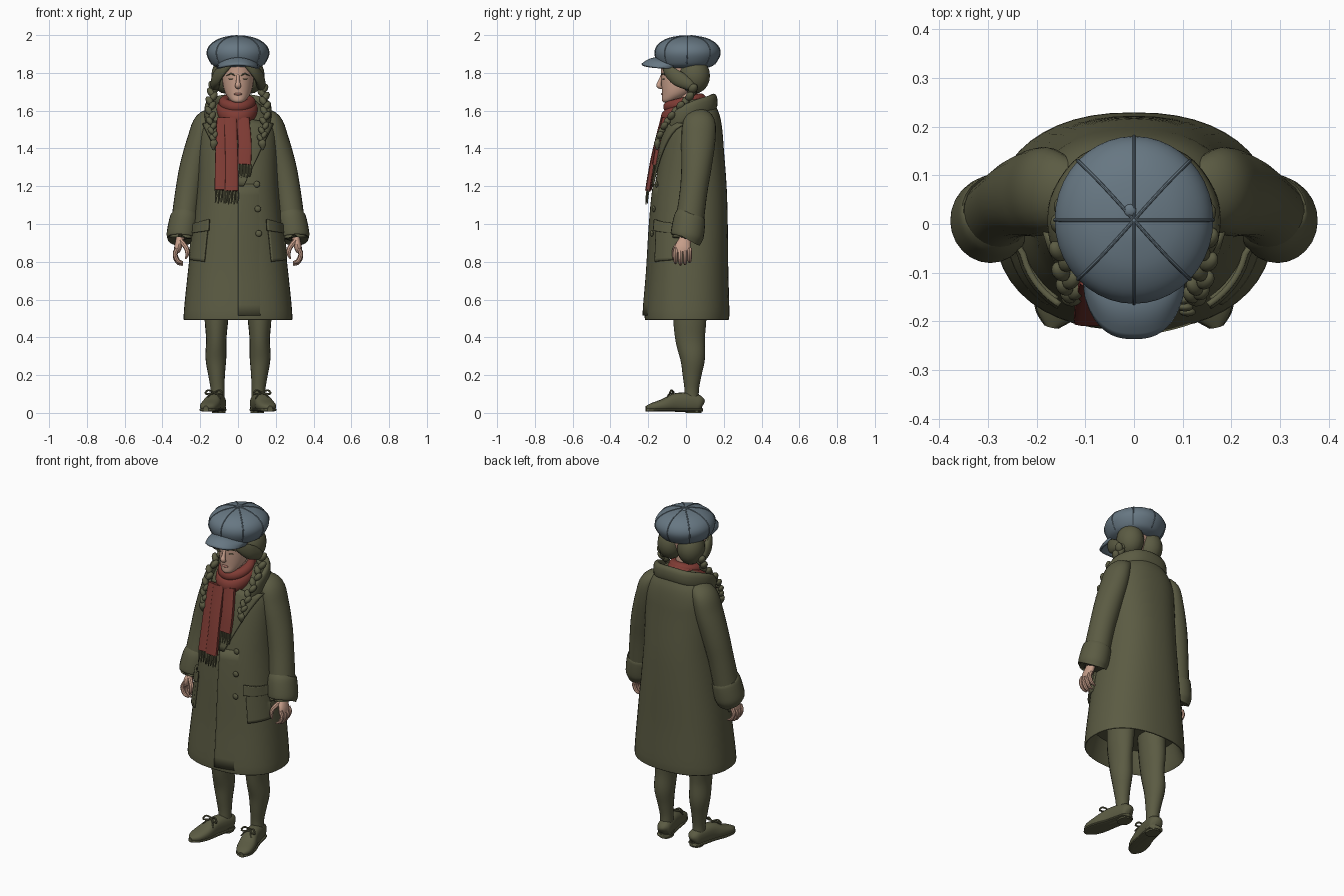
import bpy, bmesh, math
from mathutils import Vector, Matrix, Euler

if "Cube" in bpy.data.objects:
    bpy.data.objects.remove(bpy.data.objects["Cube"])


def material(name, r, g, b):
    m = bpy.data.materials.new(name)
    m.use_nodes = True
    m.diffuse_color = (r, g, b, 1)
    m.node_tree.nodes["Principled BSDF"].inputs["Base Color"].default_value = (r, g, b, 1)
    return m


OLIVE = material("olive wool", .105, .105, .056)
BLUE = material("slate blue", .135, .185, .225)
RED = material("brick red", .215, .045, .035)
SKIN = material("skin", .58, .35, .26)
LIP = material("lip rose", .4, .18, .14)


def finish(name, bm, mat, thick=0, angle=40):
    bmesh.ops.recalc_face_normals(bm, faces=bm.faces)
    me = bpy.data.meshes.new(name)
    bm.to_mesh(me)
    bm.free()
    me.shade_smooth()
    me.set_sharp_from_angle(angle=math.radians(angle))
    me.materials.append(mat)
    ob = bpy.data.objects.new(name, me)
    bpy.context.collection.objects.link(ob)
    if thick:
        mod = ob.modifiers.new("thickness", "SOLIDIFY")
        mod.thickness, mod.offset = thick, 0
    return ob


def smooth(pts, k=5, closed=False):
    """Catmull-Rom resampling of tuples."""
    n = len(pts)
    out = []
    for i in range(n if closed else n - 1):
        pick = [(i + d) % n if closed else min(max(i + d, 0), n - 1) for d in (-1, 0, 1, 2)]
        a, b, c, d = [pts[j] for j in pick]
        for s in range(k):
            t = s / k
            out.append(tuple(.5 * (2 * q + (r - p) * t + (2 * p - 5 * q + 4 * r - w) * t * t
                                   + (3 * q - p - 3 * r + w) * t ** 3)
                             for p, q, r, w in zip(a, b, c, d)))
    return out if closed else out + [tuple(pts[-1])]


def spow(v, e):
    return math.copysign(abs(v) ** e, v)


def sweep(bm, path, side=(1, 0, 0), n=16, p=2, flat=False, closed=False, k=5, s=1):
    """Skin (x, y, z, half width, half depth) stations; s mirrors in x."""
    path = smooth([(q[0] * s,) + tuple(q[1:]) for q in path], k, closed)
    m = len(path)
    rings = []
    for i, q in enumerate(path):
        lo, hi = ((i - 1) % m, (i + 1) % m) if closed else (max(i - 1, 0), min(i + 1, m - 1))
        t = Vector((0, 0, 1)) if flat else (Vector(path[hi][:3]) - Vector(path[lo][:3])).normalized()
        u = Vector(side)
        u = (u - t * u.dot(t)).normalized()
        w = t.cross(u)
        rings.append([bm.verts.new(Vector(q[:3])
                                   + u * max(q[3], .0005) * spow(math.cos(a), 2 / p)
                                   + w * max(q[4], .0005) * spow(math.sin(a), 2 / p))
                      for a in (2 * math.pi * j / n for j in range(n))])
    for i in range(m if closed else m - 1):
        r0, r1 = rings[i], rings[(i + 1) % m]
        for j in range(n):
            bm.faces.new((r0[j], r0[(j + 1) % n], r1[(j + 1) % n], r1[j]))
    if not closed:
        bm.faces.new(rings[0])
        bm.faces.new(rings[-1])


def tube(name, path, mat, **kw):
    bm = bmesh.new()
    sweep(bm, path, **kw)
    return finish(name, bm, mat)


def blob(bm, loc, size, rot=(0, 0, 0)):
    mat = Matrix.Translation(loc) @ Euler(rot).to_matrix().to_4x4() @ Matrix.Diagonal((*size, 1))
    bmesh.ops.create_uvsphere(bm, u_segments=16, v_segments=10, radius=1, matrix=mat)


def grid(name, f, mat, thick, nu=12, nv=12):
    bm = bmesh.new()
    v = [[bm.verts.new(f(i / nu, j / nv)) for j in range(nv + 1)] for i in range(nu + 1)]
    for i in range(nu):
        for j in range(nv):
            bm.faces.new((v[i][j], v[i + 1][j], v[i + 1][j + 1], v[i][j + 1]))
    return finish(name, bm, mat, thick)


# Coat body with a hollow hem
COAT = [(0, .005, .62, .24, .18), (0, .005, .52, .27, .205), (0, .005, .51, .288, .224),
        (0, .012, .75, .265, .212), (0, .018, 1.0, .235, .203), (0, .025, 1.2, .215, .19),
        (0, .035, 1.4, .208, .165), (0, .045, 1.5, .2, .147), (0, .055, 1.57, .172, .125),
        (0, .055, 1.62, .13, .105), (0, .055, 1.66, .085, .085)]
P = 2.3
tube("coat_body", COAT, OLIVE, n=48, p=P, flat=True)
DENSE = smooth(COAT)[10:]


def front_y(x, z):
    """Depth of the coat front at x, z."""
    i = next((i for i in range(1, len(DENSE)) if DENSE[i][2] >= z), len(DENSE) - 1)
    a, b = DENSE[i - 1], DENSE[i]
    t = min(max((z - a[2]) / (b[2] - a[2]), 0), 1)
    _, cy, _, rx, ry = [p + (q - p) * t for p, q in zip(a, b)]
    return cy - ry * (1 - min(abs(x) / rx, .985) ** P) ** (1 / P)


def patch(name, tl, tr, br, bl, off=.008, off2=None, s=1, mat=OLIVE, thick=.012):
    """Four-cornered cloth panel lying on the coat front."""
    off2 = off if off2 is None else off2

    def f(u, v):
        x, z = [(a + (b - a) * u) * (1 - v) + (d + (c - d) * u) * v
                for a, b, c, d in zip(tl, tr, br, bl)]
        return s * x, front_y(x, z) - (off + (off2 - off) * u), z
    return grid(name, f, mat, thick)


patch("front_overlap", (0, 1.21), (.15, 1.21), (.17, .515), (0, .515), .006, -.012)

# Collar rolled around the neck
half = [(.135, -.075, 1.52, .02, .008), (.158, -.03, 1.57, .04, .016), (.152, .05, 1.61, .045, .02),
        (.095, .125, 1.635, .045, .022)]
collar = half + [(0, .145, 1.645, .045, .022)] + [(-q[0],) + q[1:] for q in half[::-1]]
tube("collar", collar, OLIVE, side=(0, 0, 1), p=2.4)

# Buttons down the left front
bm = bmesh.new()
for x, z in ((.1, 1.21), (.105, 1.08), (.11, .95)):
    blob(bm, (x, front_y(x, z) - .008, z), (.017, .009, .017))
finish("coat_buttons", bm, OLIVE)

for s, side in ((1, "left"), (-1, "right")):
    # Lapels and pockets
    patch(side + "_lapel", (.03, 1.56), (.185, 1.53), (.03, 1.2), (0, 1.2), .012, s=s)
    patch(side + "_pocket", (.158, 1.0), (.246, .985), (.254, .81), (.178, .8), .01, s=s)
    patch(side + "_pocket_flap", (.152, 1.025), (.244, 1.0), (.25, .95), (.155, .965), .02, s=s)

    # Sleeves and turned-back cuffs
    tube(side + "_sleeve", [(.11, .07, 1.585, .05, .03), (.17, .07, 1.54, .085, .06),
                            (.2, .065, 1.44, .09, .07), (.236, .055, 1.3, .08, .073),
                            (.262, .04, 1.17, .073, .07), (.283, .02, 1.02, .075, .07)],
         OLIVE, side=(0, 1, 0), n=24, s=s)
    tube(side + "_cuff", [(.28, .025, 1.05, .066, .062), (.282, .02, 1.035, .083, .077),
                          (.296, .007, .945, .088, .082), (.298, .003, .925, .077, .072),
                          (.296, .007, .955, .058, .054)],
         OLIVE, side=(0, 1, 0), n=24, s=s)

    # Hand with curled fingers
    bm = bmesh.new()
    sweep(bm, [(.3, .005, .97, .03, .024), (.307, -.005, .92, .032, .022), (.318, -.017, .875, .043, .02),
               (.325, -.018, .85, .04, .014)], side=(0, 1, 0), s=s)
    for y, drop in ((-.055, .008), (-.03, 0), (-.005, .003), (.019, .014)):
        sweep(bm, [(.322, y, .87, .013, .012), (.333, y, .83 + drop, .012, .012),
                   (.318, y, .795 + drop, .011, .01), (.292, y, .783 + drop, .005, .005)],
              side=(0, 1, 0), n=8, s=s)
    sweep(bm, [(.302, -.03, .91, .014, .014), (.275, -.055, .875, .013, .013),
               (.268, -.064, .845, .011, .011), (.277, -.066, .815, .004, .004)], side=(0, 1, 0), n=8, s=s)
    finish(side + "_hand", bm, SKIN)

    # Stockinged leg
    tube(side + "_leg", [(.108, .02, .64, .07, .09), (.114, .02, .5, .063, .088), (.115, .022, .39, .054, .078),
                         (.117, .035, .29, .055, .066), (.113, .032, .2, .044, .05),
                         (.108, .03, .12, .036, .038), (.108, .03, .05, .036, .04)], OLIVE, n=20, s=s)

    # Shoe with sole, heel and bow
    shoe = [(.096, .086, .04, .012, .02), (.1, .072, .047, .036, .042), (.108, .03, .054, .041, .05),
            (.126, -.05, .055, .043, .05), (.145, -.12, .04, .05, .034),
            (.162, -.18, .03, .041, .022), (.17, -.212, .026, .012, .01)]
    tube(side + "_shoe", shoe, OLIVE, p=2.5, n=20, s=s)
    tube(side + "_sole", [(x, y, .016, a + .003, .009) for x, y, z, a, b in shoe], OLIVE, p=3, s=s)
    tube(side + "_heel", [(.102, .04, 0, .036, .042), (.102, .04, .03, .038, .044)], OLIVE, p=2.5, s=s)
    bm = bmesh.new()
    for d in (-1, 1):
        sweep(bm, [(.128 + d * x, -.065 - y, .106 + z, .005, .005) for x, y, z in
                   ((0, 0, 0), (.03, .012, .014), (.045, .022, -.004), (.02, .02, -.004))],
              n=8, closed=True, side=(0, .3, 1), s=s)
        sweep(bm, [(.128, -.065, .108, .004, .004), (.128 + d * .02, -.09, .098, .004, .004),
                   (.128 + d * .035, -.105, .075, .003, .003)], n=8, side=(0, 1, .2), s=s)
    finish(side + "_bow", bm, OLIVE)

    # Hair lobe and the lock sweeping back from the face
    bm = bmesh.new()
    blob(bm, (s * .066, .045, 1.785), (.075, .082, .095))
    sweep(bm, [(.045, -.118, 1.85, .02, .012), (.085, -.098, 1.815, .03, .016), (.112, -.05, 1.775, .04, .022),
               (.12, .005, 1.745, .035, .026), (.122, .04, 1.72, .02, .02)], side=(0, 0, 1), s=s)
    finish(side + "_hair", bm, OLIVE)

    # Braid of crossing strands with a loose end
    bm = bmesh.new()
    way = smooth([(.125, .04, 1.73), (.138, .02, 1.675), (.146, -.055, 1.6), (.138, -.115, 1.52),
                  (.126, -.145, 1.455)], 3)
    for i, (x, y, z) in enumerate(way):
        d = 1 if i % 2 else -1
        r = 1.05 - .025 * i
        blob(bm, (s * x + d * .009, y, z), (.019 * r, .022 * r, .03 * r), (-.5, d * .6, 0))
    sweep(bm, [(.126, -.147, 1.45, .008, .008), (.128, -.152, 1.43, .021, .017),
               (.13, -.153, 1.412, .016, .013), (.131, -.152, 1.39, .002, .002)], s=s)
    finish(side + "_braid", bm, OLIVE)

    # Brow and lashes
    tube(side + "_brow", [(.014, -.128, 1.786, .003, .003), (.038, -.123, 1.795, .004, .004),
                          (.062, -.102, 1.785, .002, .002)], OLIVE, side=(0, 0, 1), n=8, s=s)
    bm = bmesh.new()
    blob(bm, (s * .036, -.119, 1.768), (.015, .005, .0035), (0, 0, s * .3))
    finish(side + "_lashes", bm, OLIVE)

# Head, neck and nose
tube("head", [(0, -.1, 1.643, .018, .018), (0, -.085, 1.655, .04, .042), (0, -.05, 1.69, .066, .077),
              (0, -.03, 1.74, .08, .1), (0, -.02, 1.8, .086, .112), (0, -.02, 1.86, .085, .11),
              (0, -.02, 1.9, .06, .08)], SKIN, n=32, flat=True)
tube("neck", [(0, .02, 1.56, .055, .055), (0, .0, 1.74, .05, .055)], SKIN, n=20)
tube("nose", [(0, -.124, 1.79, .008, .008), (0, -.138, 1.755, .01, .01), (0, -.143, 1.732, .016, .014),
              (0, -.126, 1.72, .01, .006)], SKIN)
bm = bmesh.new()
blob(bm, (0, -.125, 1.688), (.021, .007, .007))
finish("lips", bm, LIP)

# Scarf wound twice around the neck
for name, rx, ry, front, back, a in (("scarf_lower_wrap", .08, .095, 1.562, 1.65, .044),
                                     ("scarf_upper_wrap", .068, .082, 1.62, 1.668, .032)):
    ring = []
    for i in range(12):
        t = 2 * math.pi * i / 12
        mix = .5 + .5 * math.sin(t)
        ring.append((rx * math.cos(t) - .004, ry * math.sin(t) - .008, front + (back - front) * mix,
                     a * (1 - .25 * mix), .03))
    tube(name, ring, RED, side=(0, 0, 1), closed=True, k=4)

# Scarf tails and fringes
TAILS = [("scarf_long_tail", RED, [(-.078, -.115, 1.56, .034, .014), (-.085, -.148, 1.42, .034, .014),
                                   (-.088, -.17, 1.31, .034, .014), (-.088, -.196, 1.18, .036, .014)]),
         ("scarf_long_tail_fold", RED, [(-.04, -.12, 1.56, .034, .014), (-.036, -.156, 1.42, .034, .014),
                                        (-.033, -.18, 1.31, .034, .014), (-.034, -.203, 1.175, .036, .014)]),
         ("scarf_short_tail", RED, [(.025, -.115, 1.56, .035, .014), (.036, -.148, 1.42, .036, .014),
                                    (.032, -.166, 1.315, .037, .014)])]
for name, mat, path in TAILS:
    tube(name, path, mat, p=4)
    x, y, z, w, _ = path[-1]
    bm = bmesh.new()
    for i in range(5):
        fx = x + w * (i - 2) * .42
        sweep(bm, [(fx, y, z + .01, .006, .006), (fx + .003, y - .007, z - .035, .006, .005),
                   (fx - .002, y - .008, z - .066 - .006 * (i % 2), .003, .003)], n=6, k=2)
    finish(name + "_fringe", bm, OLIVE)

# Cap crown, seams and top button
CAP = [(0, -.005, 1.825, .1, .115), (0, .003, 1.845, .138, .148), (0, .008, 1.9, .163, .172),
       (0, .008, 1.945, .148, .158), (0, .008, 1.978, .1, .11), (0, .008, 1.993, .04, .045),
       (0, .008, 1.994, .003, .003)]
tube("cap_crown", CAP, BLUE, n=40, flat=True)
bm = bmesh.new()
for i in range(8):
    t = math.pi / 2 + i * math.pi / 4
    sweep(bm, [(a * math.cos(t), y + b * math.sin(t), z, .0035, .0035) for _, y, z, a, b in CAP[1:]],
          side=(-math.sin(t), math.cos(t), 0), n=8)
finish("cap_seams", bm, BLUE)
bm = bmesh.new()
blob(bm, (-.008, .028, 1.993), (.013, .013, .007))
finish("cap_button", bm, BLUE)


# Cap visor
def visor(u, v):
    t = 2 * u - 1
    arc = math.sqrt(max(1 - abs(t) ** 2.6, 0))
    inner = Vector((.108 * t, -.06 - .08 * arc, 1.875 - .035 * t * t))
    outer = Vector((.104 * t, -.085 - .148 * arc, 1.843 - .02 * t * t))
    q = inner.lerp(outer, v)
    q.z += .012 * math.sin(math.pi * v) * arc
    return q


grid("cap_visor", visor, BLUE, .012, 24, 8)
